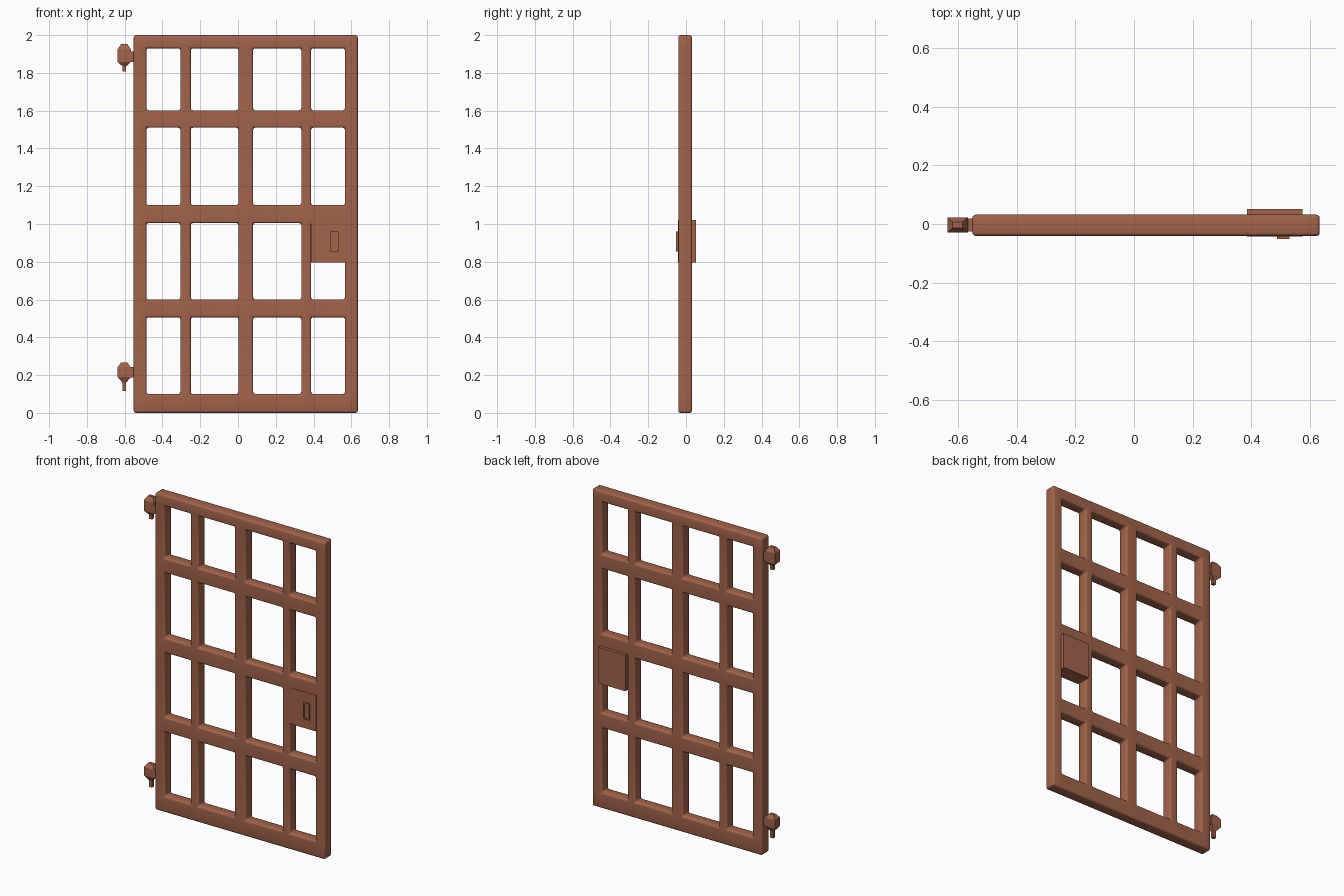
import bpy, bmesh, math

if "Cube" in bpy.data.objects:
    bpy.data.objects.remove(bpy.data.objects["Cube"])

mat = bpy.data.materials.new("rust_brown")
mat.diffuse_color = (0.36, 0.125, 0.07, 1)
mat.use_nodes = True
mat.node_tree.nodes["Principled BSDF"].inputs["Base Color"].default_value = mat.diffuse_color


def finish(bm, name, smooth=False):
    bmesh.ops.recalc_face_normals(bm, faces=bm.faces)
    me = bpy.data.meshes.new(name)
    bm.to_mesh(me)
    bm.free()
    ob = bpy.data.objects.new(name, me)
    bpy.context.collection.objects.link(ob)
    me.materials.append(mat)
    if smooth:
        bpy.ops.object.select_all(action='DESELECT')
        ob.select_set(True)
        bpy.context.view_layer.objects.active = ob
        bpy.ops.object.shade_smooth_by_angle(angle=math.radians(35))
    return ob


def add_box(bm, x, y, z):
    v = bmesh.ops.create_cube(bm, size=1)["verts"]
    for p in v:
        p.co = [(a + b) / 2 + c * (b - a) for (a, b), c in zip((x, y, z), p.co)]
    return list({f for p in v for f in p.link_faces})


def loft(bm, cx, cy, rings):
    """Stack of rectangles (z, half x, half y) joined into a closed solid."""
    loops = [[bm.verts.new((cx + sx * hx, cy + sy * hy, z))
              for sx, sy in ((-1, -1), (1, -1), (1, 1), (-1, 1))]
             for z, hx, hy in rings]
    for a, b in zip(loops, loops[1:]):
        for i in range(4):
            j = (i + 1) % 4
            bm.faces.new((a[i], a[j], b[j], b[i]))
    bm.faces.new(loops[0][::-1])
    bm.faces.new(loops[-1])


# Gate lattice: grid lines with every odd/odd cell left open
Y0, Y1 = -0.041, 0.032
xs = [-0.552, -0.485, -0.305, -0.25, 0.002, 0.08, 0.335, 0.387, 0.566, 0.634]
zs = [0, 0.10, 0.506, 0.60, 1.005, 1.10, 1.51, 1.602, 1.93, 2.0]
bm = bmesh.new()
grid = [[bm.verts.new((x, Y0, z)) for z in zs] for x in xs]
for i in range(len(xs) - 1):
    for k in range(len(zs) - 1):
        if not (i % 2 and k % 2):
            bm.faces.new((grid[i][k], grid[i + 1][k], grid[i + 1][k + 1], grid[i][k + 1]))
ext = bmesh.ops.extrude_face_region(bm, geom=bm.faces[:], use_keep_orig=True)["geom"]
for v in ext:
    if isinstance(v, bmesh.types.BMVert):
        v.co.y = Y1
bmesh.ops.recalc_face_normals(bm, faces=bm.faces)
sharp = [e for e in bm.edges if e.calc_face_angle(0) > 1]
bmesh.ops.bevel(bm, geom=sharp, offset=0.012, segments=3, profile=0.5,
                affect='EDGES', clamp_overlap=True)
finish(bm, "gate_lattice", smooth=True)

# Lock case
bm = bmesh.new()
add_box(bm, (0.386, 0.575), (-0.043, 0.052), (0.795, 1.022))
finish(bm, "lock_case")

# Keyhole plate with a recessed slot
bm = bmesh.new()
faces = add_box(bm, (0.489, 0.531), (-0.052, -0.04), (0.855, 0.96))
front = min(faces, key=lambda f: f.calc_center_median().y)
bmesh.ops.inset_individual(bm, faces=[front], thickness=0.011)
bmesh.ops.inset_individual(bm, faces=[front], thickness=0.0005, depth=-0.006)
finish(bm, "keyhole_plate")

# Hinge pintles: tapered block, pin below, short arm into the frame
hinges = {
    "upper_hinge": (1.808, 1.835, 1.858, 1.925, 1.952, (1.858, 1.912)),
    "lower_hinge": (0.117, 0.16, 0.19, 0.242, 0.266, (0.188, 0.242)),
}
for name, (pin, low, b0, b1, top, arm) in hinges.items():
    bm = bmesh.new()
    cx, cy = -0.602, -0.003
    loft(bm, cx, cy, [(pin, 0.010, 0.010), (low, 0.010, 0.010), (b0, 0.035, 0.026),
                      (b1, 0.035, 0.026), (top, 0.017, 0.010)])
    add_box(bm, (-0.57, -0.54), (-0.026, 0.018), arm)
    finish(bm, name)
